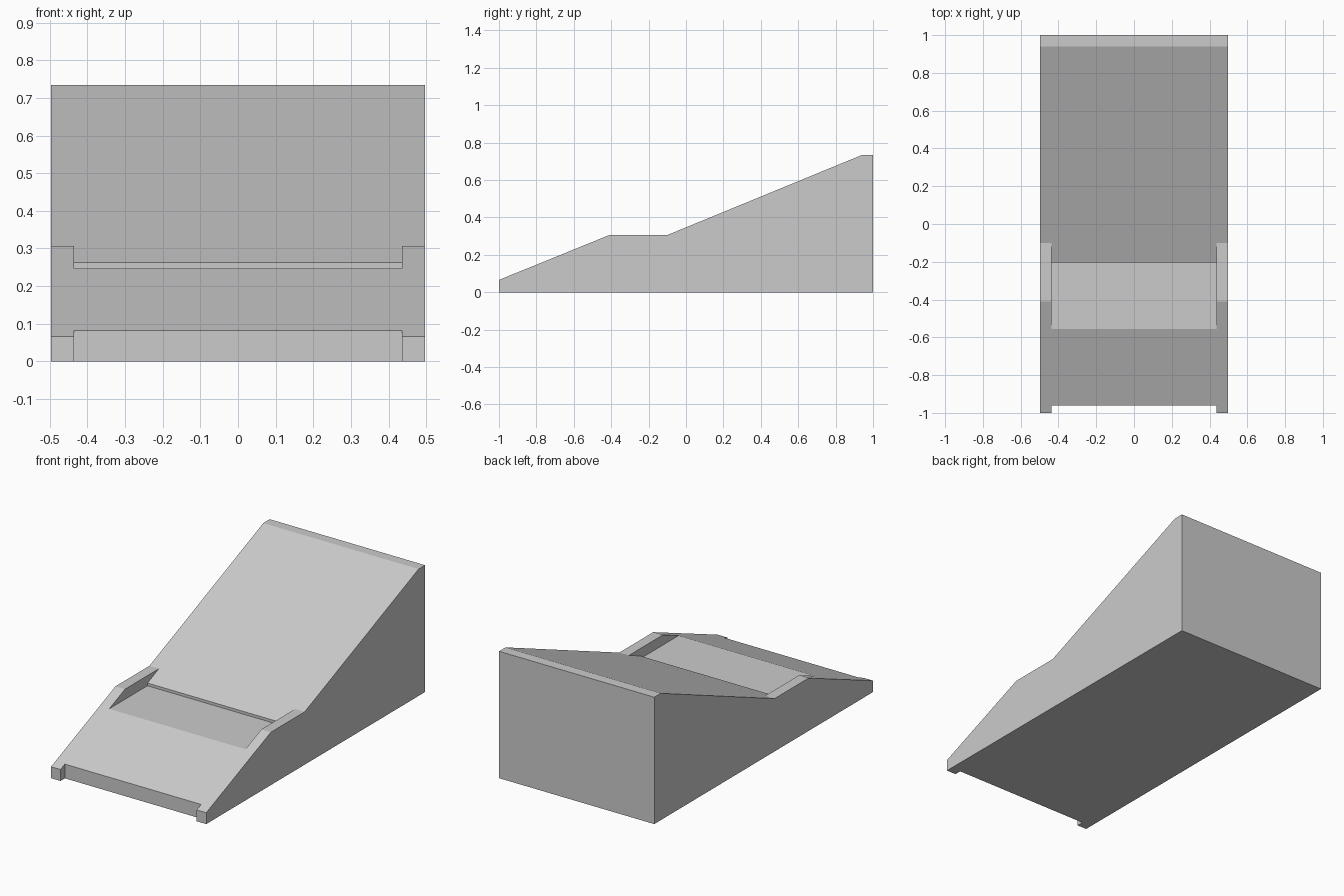
import bpy, bmesh

if "Cube" in bpy.data.objects:
    bpy.data.objects.remove(bpy.data.objects["Cube"])

HALF = 0.497    # half width of the ramp
INNER = 0.436   # inner face of the side rails


def prism(name, profile, half):
    """Extrude a (y, z) profile across x, centred on x = 0."""
    bm = bmesh.new()
    face = bm.faces.new([bm.verts.new((-half, y, z)) for y, z in profile])
    new = bmesh.ops.extrude_face_region(bm, geom=[face])["geom"]
    moved = [v for v in new if isinstance(v, bmesh.types.BMVert)]
    bmesh.ops.translate(bm, verts=moved, vec=(2 * half, 0, 0))
    bmesh.ops.recalc_face_normals(bm, faces=bm.faces)
    mesh = bpy.data.meshes.new(name)
    bm.to_mesh(mesh)
    bm.free()
    obj = bpy.data.objects.new(name, mesh)
    bpy.context.collection.objects.link(obj)
    return obj


def cut(target, name, profile):
    """Subtract a prism between the side rails, then remove the cutter."""
    cutter = prism(name, profile, INNER)
    cutter.hide_render = True
    mod = target.modifiers.new(name, "BOOLEAN")
    mod.operation = "DIFFERENCE"
    mod.solver = "EXACT"
    mod.object = cutter
    bpy.context.view_layer.objects.active = target
    bpy.ops.object.modifier_apply(modifier=mod.name)
    bpy.data.objects.remove(cutter)


# Solid ramp with the stepped outline of the side rails
ramp = prism("ramp_body", [
    (-1, 0), (1, 0), (1, 0.734), (0.941, 0.734),
    (-0.1, 0.306), (-0.41, 0.306), (-1, 0.066)], HALF)

# Landing sunk between the rails, with a low riser at its back
cut(ramp, "landing_cutter", [
    (-0.555, 0.247), (-0.205, 0.247), (-0.205, 0.263),
    (-0.1, 0.3061), (-0.1, 0.4), (-0.555, 0.4)])

# Front lip set back between the rails
cut(ramp, "front_cutter", [
    (-1.1, -0.1), (-0.96, -0.1), (-0.96, 0.2), (-1.1, 0.2)])
